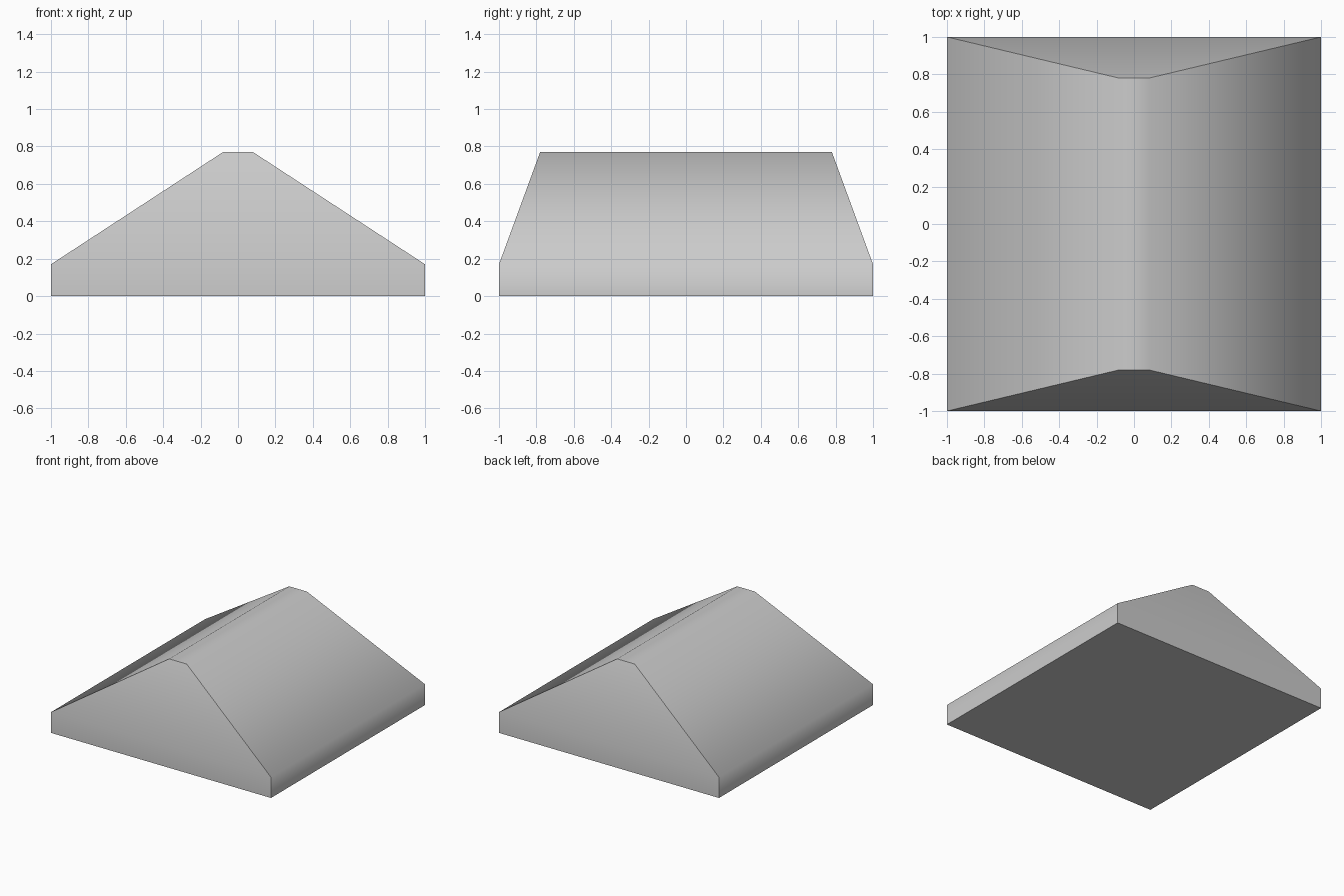
import bpy, bmesh, math

if "Cube" in bpy.data.objects:
    bpy.data.objects.remove(bpy.data.objects["Cube"])

# Rectangular rings from base to ridge: half width, half depth, height
rings = [(1.0, 1.0, 0.0), (1.0, 1.0, 0.17), (0.08, 0.78, 0.77)]
corners = [(-1, -1), (1, -1), (1, 1), (-1, 1)]

bm = bmesh.new()
loops = [[bm.verts.new((sx * w, sy * d, z)) for sx, sy in corners]
         for w, d, z in rings]

# Walls and roof slopes
for low, high in zip(loops, loops[1:]):
    for i in range(4):
        j = (i + 1) % 4
        bm.faces.new((low[i], low[j], high[j], high[i]))

# Underside and flat ridge
bm.faces.new(loops[0][::-1])
bm.faces.new(loops[-1])

mesh = bpy.data.meshes.new("hipped_roof")
bm.to_mesh(mesh)
bm.free()
roof = bpy.data.objects.new("hipped_roof", mesh)
bpy.context.collection.objects.link(roof)

# Soft eaves and ridge, crisp hips and corners
bpy.context.view_layer.objects.active = roof
roof.select_set(True)
bpy.ops.object.shade_smooth_by_angle(angle=math.radians(60))
